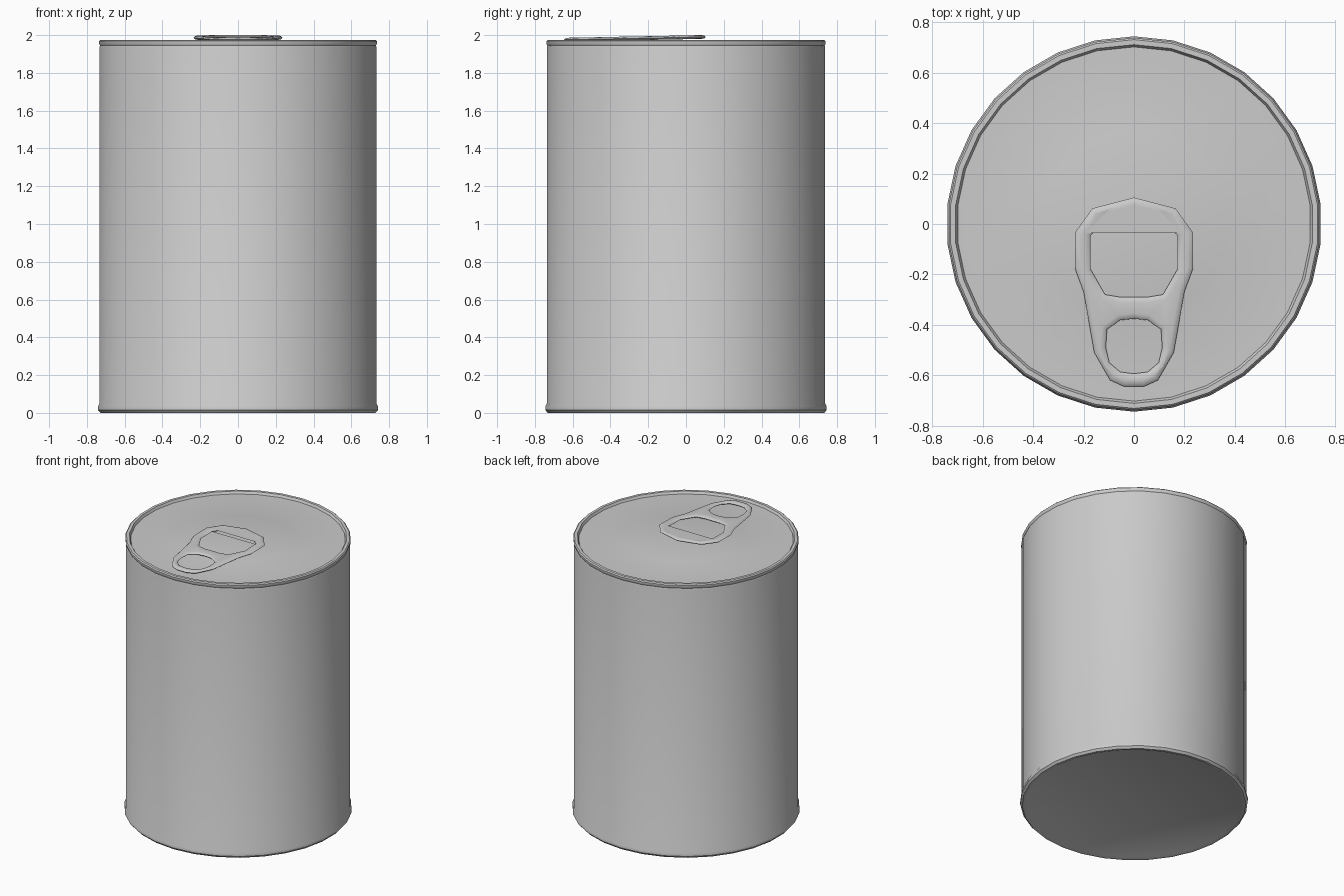
import bpy, bmesh, math
from mathutils import Vector

if "Cube" in bpy.data.objects:
    bpy.data.objects.remove(bpy.data.objects["Cube"])

metal = bpy.data.materials.new("grey_metal")
metal.diffuse_color = (0.6, 0.6, 0.6, 1)
metal.use_nodes = True
metal.node_tree.nodes["Principled BSDF"].inputs["Base Color"].default_value = metal.diffuse_color
SIDES = 30


def finish(name, bm, angle):
    bmesh.ops.recalc_face_normals(bm, faces=bm.faces)
    me = bpy.data.meshes.new(name)
    bm.to_mesh(me)
    bm.free()
    me.materials.append(metal)
    ob = bpy.data.objects.new(name, me)
    bpy.context.collection.objects.link(ob)
    bpy.ops.object.select_all(action='DESELECT')
    ob.select_set(True)
    bpy.context.view_layer.objects.active = ob
    bpy.ops.object.shade_smooth_by_angle(angle=math.radians(angle))
    return ob


def bridge(bm, a, b):
    n = len(a)
    for i in range(n):
        j = (i + 1) % n
        bm.faces.new((a[i], a[j], b[j], b[i]))


# Can: one lathed profile from the recessed base to the lid's raised disc
profile = [(0.70, 0.008), (0.715, 0.0), (0.732, 0.0), (0.745, 0.015), (0.745, 0.035),
           (0.737, 0.05), (0.737, 1.935), (0.734, 1.945), (0.739, 1.955), (0.739, 1.968),
           (0.732, 1.975), (0.712, 1.975), (0.703, 1.958), (0.39, 1.958), (0.37, 1.962)]
bm = bmesh.new()
rings = []
for r, z in profile:
    rings.append([bm.verts.new((r * math.sin(math.tau * k / SIDES),
                                r * math.cos(math.tau * k / SIDES), z))
                  for k in range(SIDES)])
for a, b in zip(rings, rings[1:]):
    bridge(bm, a, b)
bm.faces.new(rings[0])
bm.faces.new(rings[-1])
finish("can_body", bm, 40)


# Pull tab: outline with two holes, rounded edges, slightly tilted
def mirrored(half):
    return [Vector(p) for p in half] + [Vector((-x, y)) for x, y in reversed(half) if x > 0]


def shifted(pts, d):
    # move each point along its corner normal (clockwise loops: positive = inward)
    out = []
    for i, p in enumerate(pts):
        a = (p - pts[i - 1]).normalized()
        b = (pts[(i + 1) % len(pts)] - p).normalized()
        n = (Vector((a.y, -a.x)) + Vector((b.y, -b.x))).normalized()
        out.append(p + n * d)
    return out


outer = mirrored([(0, 0.105), (0.165, 0.062), (0.235, -0.035), (0.235, -0.175), (0.2, -0.27),
                  (0.158, -0.51), (0.095, -0.62), (0.04, -0.645)])
finger_hole = mirrored([(0, 0.05), (0.085, 0.042), (0.172, -0.045), (0.172, -0.18),
                        (0.115, -0.28), (0.055, -0.29)])
nose_hole = mirrored([(0, -0.376), (0.055, -0.382), (0.107, -0.418), (0.112, -0.49),
                      (0.098, -0.55), (0.055, -0.587), (0, -0.594)])

bm = bmesh.new()
top_edges, low_edges = [], []
for pts, sign in ((outer, 1), (finger_hole, -1), (nose_hole, -1)):
    loops = []
    for inset, dz in ((0.022, 0.0), (0.008, -0.003), (0, -0.010), (0.008, -0.017), (0.022, -0.020)):
        loops.append([bm.verts.new((p.x, p.y, 2.0 + dz + (p.y - 0.08) * 0.02))
                      for p in shifted(pts, sign * inset)])
    for a, b in zip(loops, loops[1:]):
        bridge(bm, a, b)
    for loop, store in ((loops[0], top_edges), (loops[-1], low_edges)):
        store += [bm.edges.get((loop[i - 1], loop[i])) for i in range(len(loop))]
for edges, nz in ((top_edges, 1), (low_edges, -1)):
    bmesh.ops.triangle_fill(bm, edges=edges, use_beauty=True, normal=(0, 0, nz))
finish("pull_tab", bm, 60)
